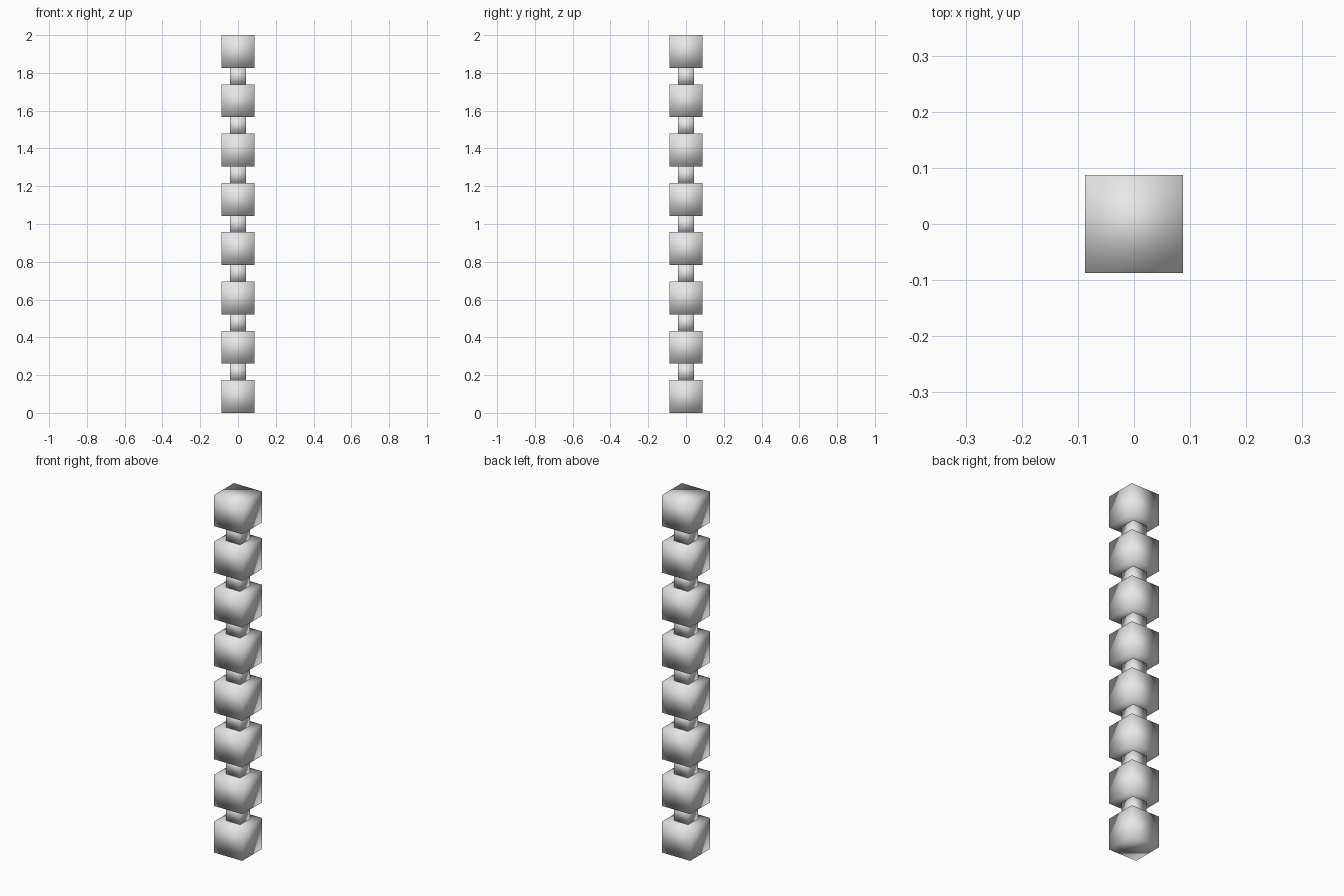
import bpy

if "Cube" in bpy.data.objects:
    bpy.data.objects.remove(bpy.data.objects["Cube"])

COUNT = 8
SIDE = 2 / 11.5          # eight beads plus seven half-size links
LINK = SIDE / 2
PITCH = SIDE + LINK

grey = bpy.data.materials.new("light_grey")
grey.diffuse_color = (0.8, 0.8, 0.8, 1)
grey.use_nodes = True
grey.node_tree.nodes["Principled BSDF"].inputs["Base Color"].default_value = grey.diffuse_color


def smooth_cube(name, size, z):
    """Cube with fully smooth shading, centred on the axis at height z."""
    bpy.ops.mesh.primitive_cube_add(size=size, location=(0, 0, z))
    ob = bpy.context.object
    ob.name = name
    ob.data.materials.append(grey)
    bpy.ops.object.shade_smooth()


for i in range(COUNT):
    # Large cube bead
    smooth_cube(f"bead_{i + 1}", SIDE, SIDE / 2 + i * PITCH)
    # Small cube link above it
    if i < COUNT - 1:
        smooth_cube(f"link_{i + 1}", LINK, SIDE + LINK / 2 + i * PITCH)
